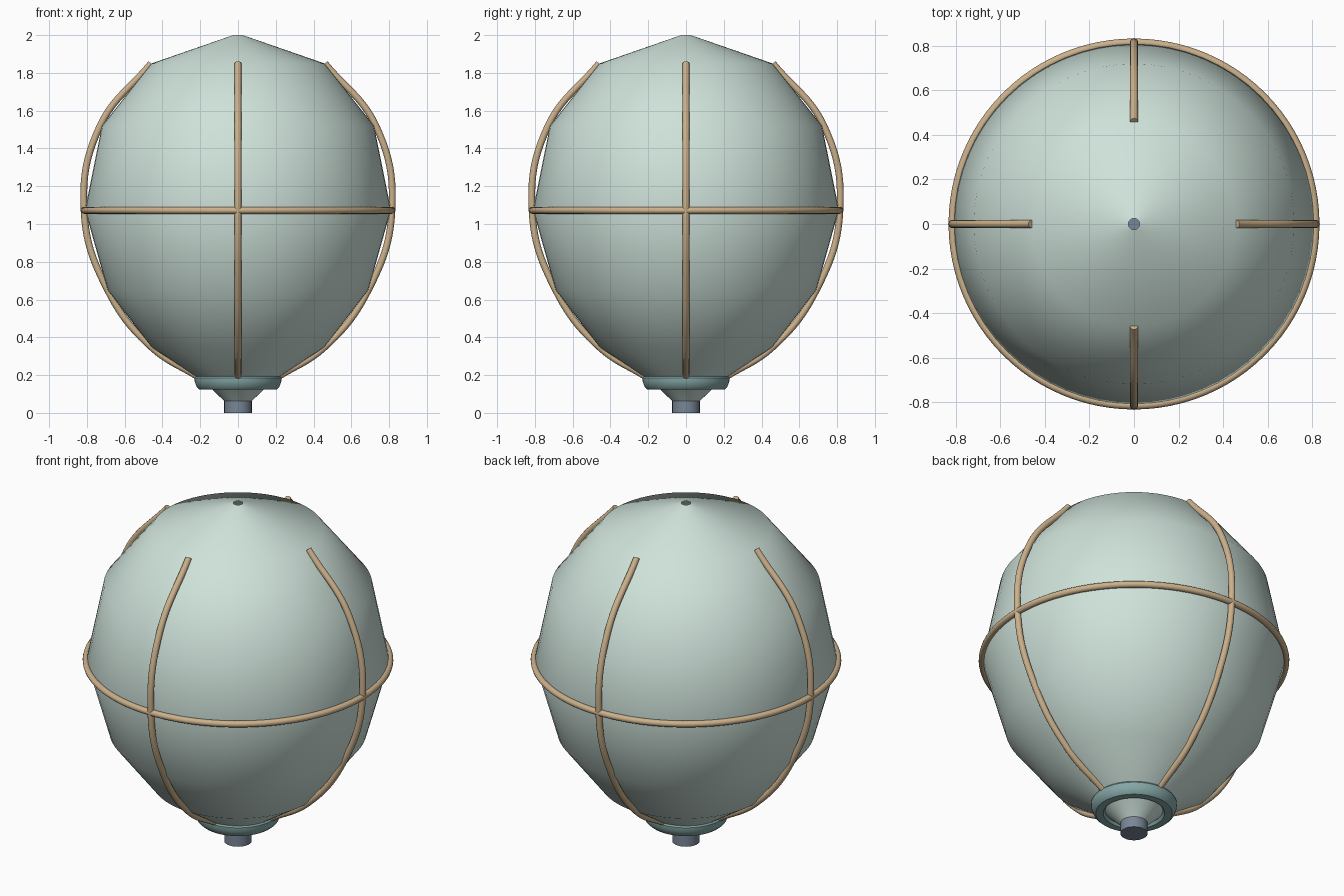
import bpy, math
from mathutils import Matrix

if "Cube" in bpy.data.objects:
    bpy.data.objects.remove(bpy.data.objects["Cube"])

def material(name, rgb):
    m = bpy.data.materials.new(name)
    m.diffuse_color = (*rgb, 1)
    m.use_nodes = True
    m.node_tree.nodes["Principled BSDF"].inputs["Base Color"].default_value = m.diffuse_color
    return m

MINT = material("mint", (0.62, 0.76, 0.70))
TAN = material("tan", (0.60, 0.44, 0.26))
TEAL = material("teal", (0.24, 0.39, 0.39))
SLATE = material("slate", (0.19, 0.24, 0.31))

def lathe(name, profile, mat, closed=False, angle=None, n=64):
    """Spin an (r, z) profile, listed bottom to top on the outside, about z."""
    k = len(profile)
    verts = [(r * math.cos(2 * math.pi * i / n), r * math.sin(2 * math.pi * i / n), z)
             for i in range(n) for r, z in profile]
    faces = []
    for i in range(n):
        j = (i + 1) % n
        for a in range(k if closed else k - 1):
            b = (a + 1) % k
            faces.append((i * k + a, j * k + a, j * k + b, i * k + b))
    me = bpy.data.meshes.new(name)
    me.from_pydata(verts, [], faces)
    me.materials.append(mat)
    ob = bpy.data.objects.new(name, me)
    bpy.context.collection.objects.link(ob)
    me.shade_smooth()
    if angle:
        bpy.context.view_layer.objects.active = ob
        ob.select_set(True)
        bpy.ops.object.shade_smooth_by_angle(angle=math.radians(angle))
        ob.select_set(False)
    return ob

# Hollow faceted-profile balloon with a small vent hole at the top
lathe("balloon_body", [(0.07, 0.06), (0.18, 0.165), (0.455, 0.345), (0.69, 0.65),
                       (0.81, 1.075), (0.72, 1.52), (0.458, 1.85), (0.025, 2.0)], MINT)

# Collar ring where the ribs meet the neck
lathe("neck_collar", [(0.165, 0.125), (0.205, 0.125), (0.218, 0.137), (0.229, 0.165),
                      (0.230, 0.185), (0.222, 0.197), (0.185, 0.197), (0.152, 0.145)],
      TEAL, closed=True, angle=35)

# Nozzle at the bottom
bpy.ops.mesh.primitive_cylinder_add(vertices=48, radius=0.073, depth=0.07, location=(0, 0, 0.035))
nozzle = bpy.context.object
nozzle.name = "nozzle"
nozzle.data.materials.append(SLATE)
bpy.ops.object.shade_smooth_by_angle(angle=math.radians(35))

# Hoop round the widest part
bpy.ops.mesh.primitive_torus_add(major_radius=0.815, minor_radius=0.018, major_segments=96,
                                 minor_segments=12, location=(0, 0, 1.072))
hoop = bpy.context.object
hoop.name = "equator_hoop"
hoop.data.materials.append(TAN)
bpy.ops.object.shade_smooth()

# Four curved ribs from the collar to the shoulder
path = [(0.21, 0.19), (0.455, 0.345), (0.69, 0.65), (0.815, 1.075), (0.73, 1.52), (0.46, 1.85)]
for i, side in enumerate(("right", "back", "left", "front")):
    cu = bpy.data.curves.new("rib_" + side, 'CURVE')
    cu.dimensions = '3D'
    cu.bevel_depth = 0.018
    cu.bevel_resolution = 4
    cu.resolution_u = 10
    cu.use_fill_caps = True
    sp = cu.splines.new('BEZIER')
    sp.bezier_points.add(len(path) - 1)
    for p, (r, z) in zip(sp.bezier_points, path):
        p.co = (r, 0, z)
        p.handle_left_type = p.handle_right_type = 'AUTO'
    cu.materials.append(TAN)
    rib = bpy.data.objects.new("rib_" + side, cu)
    rib.matrix_world = Matrix.Rotation(i * math.pi / 2, 4, 'Z')
    bpy.context.collection.objects.link(rib)
